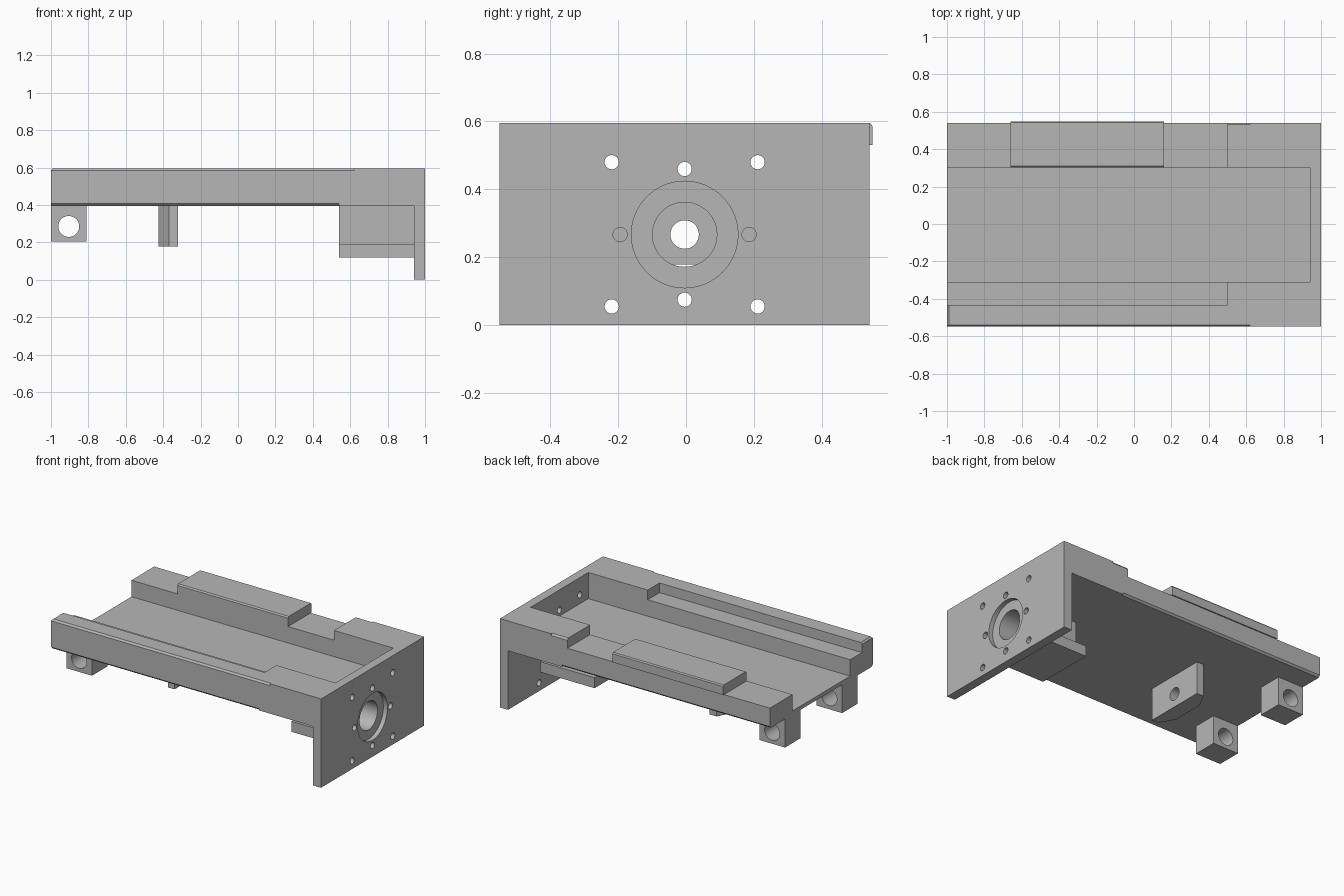
import bpy, bmesh
from mathutils import Vector
from math import cos, sin, tau

if "Cube" in bpy.data.objects:
    bpy.data.objects.remove(bpy.data.objects["Cube"], do_unlink=True)

grey = bpy.data.materials.new("machined_grey")
grey.use_nodes = True
grey.diffuse_color = (0.47, 0.47, 0.47, 1)
grey.node_tree.nodes["Principled BSDF"].inputs["Base Color"].default_value = grey.diffuse_color

TOP, UNDER, FLOOR, STEP = 0.595, 0.395, 0.42, 0.53
SIDE, TROUGH, PLATE = 0.545, 0.305, 0.94
SCREW_Z = 0.267
parts = []


def prism(name, axis, profile, lo, hi):
    """Extrude a 2D profile along an axis; profile is in the other two axes in order."""
    def place(p, t):
        v = list(p)
        v.insert("xyz".index(axis), t)
        return Vector(v)
    bm = bmesh.new()
    low = [bm.verts.new(place(p, lo)) for p in profile]
    high = [bm.verts.new(place(p, hi)) for p in profile]
    bm.faces.new(low)
    bm.faces.new(high)
    n = len(profile)
    for i in range(n):
        j = (i + 1) % n
        bm.faces.new((low[i], low[j], high[j], high[i]))
    bmesh.ops.recalc_face_normals(bm, faces=bm.faces)
    mesh = bpy.data.meshes.new(name)
    bm.to_mesh(mesh)
    bm.free()
    mesh.materials.append(grey)
    obj = bpy.data.objects.new(name, mesh)
    bpy.context.collection.objects.link(obj)
    return obj


def box(name, x, y, z):
    return prism(name, "z", [(x[0], y[0]), (x[1], y[0]), (x[1], y[1]), (x[0], y[1])], *z)


def rod(axis, centre, radius, lo, hi, sides=40):
    ring = [(centre[0] + radius * cos(tau * i / sides),
             centre[1] + radius * sin(tau * i / sides)) for i in range(sides)]
    return prism("cutter", axis, ring, lo, hi)


def wedge(axis, corner, size, lo, hi):
    """Triangular cutter that chamfers the edge at the given corner."""
    (a, b), (da, db) = corner, size
    tri = [(a - 2 * da, b + db), (a + da, b + db), (a + da, b - 2 * db)]
    return prism("cutter", axis, tri, lo, hi)


def cut(obj, cutters):
    for c in cutters:
        c.hide_render = True
        mod = obj.modifiers.new("cut", "BOOLEAN")
        mod.operation, mod.solver, mod.object = "DIFFERENCE", "EXACT", c
        bpy.context.view_layer.objects.active = obj
        bpy.ops.object.modifier_apply(modifier=mod.name)
        bpy.data.objects.remove(c, do_unlink=True)
    parts.append(obj)


# Carriage: trough, stepped rails and end plate carved from one block
carriage = box("carriage_body", (-1, 1), (-SIDE, SIDE), (0, TOP))
cuts = [
    box("cutter", (-2, PLATE), (-1, 1), (-1, UNDER)),
    box("cutter", (-2, PLATE), (-TROUGH, TROUGH), (FLOOR, 1)),
    box("cutter", (-2, 0.5), (-0.43, -0.2), (STEP, 1)),
    box("cutter", (-2, 0.5), (0.2, 1), (STEP, 1)),
]
# Edge chamfers
for s in (-1, 1):
    cuts.append(wedge("x", (s * SIDE, TOP), (s * 0.01, 0.012), -2, 0.62))
    cuts.append(wedge("x", (s * SIDE, UNDER), (s * 0.012, -0.012), -2, 0.54))
cuts.append(wedge("y", (-1, TOP), (-0.01, 0.01), -1, -0.3))
# Screw bore, counterbore and bolt holes through the end plate
cuts.append(rod("x", (0, SCREW_Z), 0.157, 0.97, 1.2, 64))
cuts.append(rod("x", (0, SCREW_Z), 0.095, 0.8, 1.2, 48))
holes = [(0, 0.46), (0, 0.075)]
for s in (-1, 1):
    holes += [(s * 0.215, 0.48), (s * 0.215, 0.055), (s * 0.19, SCREW_Z)]
cuts += [rod("x", h, 0.021, 0.9, 1.1, 24) for h in holes]
cut(carriage, cuts)

# Raised pad on the back rail, with chamfered long edges
pad = prism("rail_pad", "x", [(0.305, 0.52), (0.53, 0.52), (0.53, 0.53), (0.553, 0.53),
            (0.553, TOP - 0.008), (0.547, TOP), (0.313, TOP), (0.305, TOP - 0.008)], -0.66, 0.16)
cut(pad, [])

# Bearing housing behind the end plate: narrow column on a wide foot
half = [(0.2, 0.12), (0.2, 0.19), (0.105, 0.19), (0.105, UNDER + 0.005)]
housing = prism("bearing_housing", "x", half + [(-y, z) for y, z in reversed(half)], 0.54, PLATE + 0.002)
cut(housing, [rod("x", (0, SCREW_Z), 0.095, 0.4, 1.1, 48)])

# Nut bracket under the floor, with tapered rear corners
plan = [(-0.32, 0.21), (-0.37, 0.21), (-0.425, 0.11)]
bracket = prism("nut_bracket", "z", plan + [(x, -y) for x, y in reversed(plan)], 0.178, UNDER + 0.005)
cut(bracket, [rod("x", (0, SCREW_Z), 0.042, -0.6, -0.2, 32)])

# Pair of guide blocks at the open end
for side, s in (("left", 1), ("right", -1)):
    ys = sorted((s * 0.22, s * 0.385))
    block = box(side + "_guide_block", (-1, -0.81), ys, (0.205, UNDER + 0.005))
    cut(block, [rod("y", (-0.905, 0.285), 0.056, -1, 1)])

# Centre the model and shade the bores smooth
bpy.ops.object.select_all(action="DESELECT")
for obj in parts:
    obj.location.y = -0.004
    obj.select_set(True)
bpy.context.view_layer.objects.active = carriage
bpy.ops.object.shade_smooth_by_angle(angle=0.5)
